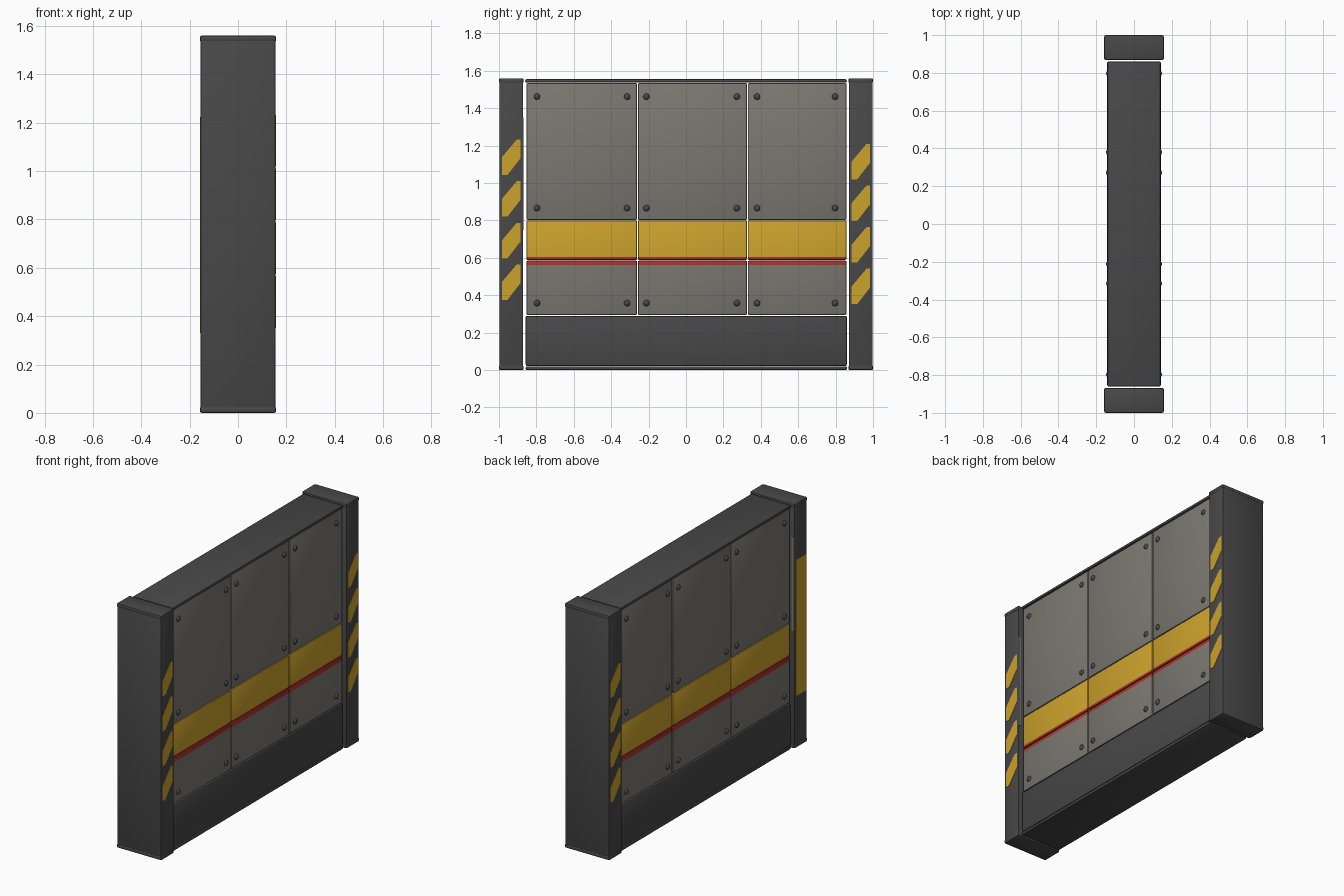
import bpy, bmesh, math
from mathutils import Vector

if "Cube" in bpy.data.objects:
    bpy.data.objects.remove(bpy.data.objects["Cube"])


def mat(name, r, g, b):
    m = bpy.data.materials.new(name)
    m.diffuse_color = (r, g, b, 1)
    m.use_nodes = True
    m.node_tree.nodes["Principled BSDF"].inputs["Base Color"].default_value = m.diffuse_color
    return m


DARK = mat("dark_metal", 0.065, 0.065, 0.065)
GREY = mat("warm_grey_panel", 0.20, 0.19, 0.165)
YELLOW = mat("hazard_yellow", 0.60, 0.36, 0.025)
RED = mat("warning_red", 0.40, 0.035, 0.025)


def finish(name, bm, mats):
    bmesh.ops.recalc_face_normals(bm, faces=bm.faces)
    me = bpy.data.meshes.new(name)
    bm.to_mesh(me)
    bm.free()
    for m in mats:
        me.materials.append(m)
    ob = bpy.data.objects.new(name, me)
    bpy.context.collection.objects.link(ob)
    bpy.context.view_layer.objects.active = ob
    for o in bpy.context.selected_objects:
        o.select_set(False)
    ob.select_set(True)
    bpy.ops.object.shade_smooth_by_angle(angle=math.radians(40))
    return ob


def block(name, lo, hi, mats, bevel=0.006, split=None):
    """Rounded box; with split, faces above that height take the second colour."""
    bm = bmesh.new()
    bmesh.ops.create_cube(bm, size=1)
    lo, hi = Vector(lo), Vector(hi)
    for v in bm.verts:
        v.co = Vector([lo[i] + (v.co[i] + 0.5) * (hi[i] - lo[i]) for i in range(3)])
    if bevel:
        bmesh.ops.bevel(bm, geom=bm.edges[:], offset=bevel, segments=2,
                        profile=0.5, affect='EDGES')
    if split is not None:
        bmesh.ops.bisect_plane(bm, geom=bm.verts[:] + bm.edges[:] + bm.faces[:],
                               plane_co=(0, 0, split), plane_no=(0, 0, 1))
        for f in bm.faces:
            f.material_index = int(f.calc_center_median().z > split)
    return finish(name, bm, mats)


# End posts with slightly flared caps
for s, side in ((-1, "near"), (1, "far")):
    def ys(a, b):
        return sorted((s * a, s * b))
    a, b = ys(0.871, 0.997)
    block(f"{side}_post", (-0.155, a, 0.01), (0.155, b, 1.55), [DARK], 0.004)
    a, b = ys(0.868, 1.0)
    block(f"{side}_post_foot", (-0.158, a, 0), (0.158, b, 0.025), [DARK], 0.008)
    block(f"{side}_post_cap", (-0.158, a, 1.535), (0.158, b, 1.56), [DARK], 0.008)

# Base beam, sole plate and top rail
block("base_beam", (-0.14, -0.857, 0.022), (0.14, 0.86, 0.29), [DARK], 0.008)
block("sole_plate", (-0.142, -0.857, 0.0), (0.142, 0.86, 0.02), [DARK])
block("top_rail", (-0.141, -0.86, 1.537), (0.141, 0.86, 1.555), [DARK], 0.007)

# Wall blocks in three columns: lower, stripe and upper rows
X = 0.136
columns = [(-0.853, -0.262), (-0.257, 0.326), (0.331, 0.858)]
for i, (a, b) in enumerate(columns, 1):
    block(f"lower_panel_{i}", (-X, a, 0.295), (X, b, 0.585), [GREY, RED], split=0.562)
    block(f"stripe_panel_{i}", (-X, a, 0.589), (X, b, 0.80), [RED, YELLOW], split=0.604)
    block(f"upper_panel_{i}", (-X, a, 0.803), (X, b, 1.534), [GREY])

# Dome bolts near the corners of the grey panels, on both faces
bm = bmesh.new()
for s in (-1, 1):
    for y in (-0.797, -0.315, -0.212, 0.272, 0.38, 0.797):
        for z in (0.358, 0.866, 1.462):
            r = bmesh.ops.create_uvsphere(bm, u_segments=12, v_segments=8, radius=0.017)
            for v in r["verts"]:
                v.co = Vector((s * X + v.co.x * 0.7, y + v.co.y, z + v.co.z))
finish("bolts", bm, [DARK])


def plate(bm, outline, x0, x1, turn=1):
    """Thin plate from a (y, z) outline; turn=-1 rotates half a turn about z."""
    f = bm.faces.new([bm.verts.new((turn * x0, turn * y, z)) for y, z in outline])
    ext = bmesh.ops.extrude_face_region(bm, geom=[f])["geom"]
    vs = [v for v in ext if isinstance(v, bmesh.types.BMVert)]
    bmesh.ops.translate(bm, verts=vs, vec=(turn * (x1 - x0), 0, 0))


# Slanted hazard stripes on three post faces
bm = bmesh.new()
for turn, y0, base in ((1, -0.985, 0.375), (1, 0.885, 0.352), (-1, -0.985, 0.365)):
    for k in range(4):
        z = base + k * 0.2225
        y1 = y0 + 0.1
        plate(bm, [(y0, z), (y0 + 0.03, z), (y1, z + 0.09), (y1, z + 0.19),
                   (y1 - 0.02, z + 0.19), (y0, z + 0.095)], 0.153, 0.157, turn)
finish("hazard_stripes", bm, [YELLOW])

# Solid yellow strip on the remaining post face, grey strips on the inner post edge
block("yellow_strip", (-0.157, -0.99, 0.33), (-0.153, -0.885, 1.2), [YELLOW], 0)
for s, side in ((-1, "left"), (1, "right")):
    a, b = sorted((s * 0.137, s * 0.154))
    block(f"{side}_inner_strip", (a, -0.873, 0.75), (b, -0.869, 1.35), [GREY], 0)
